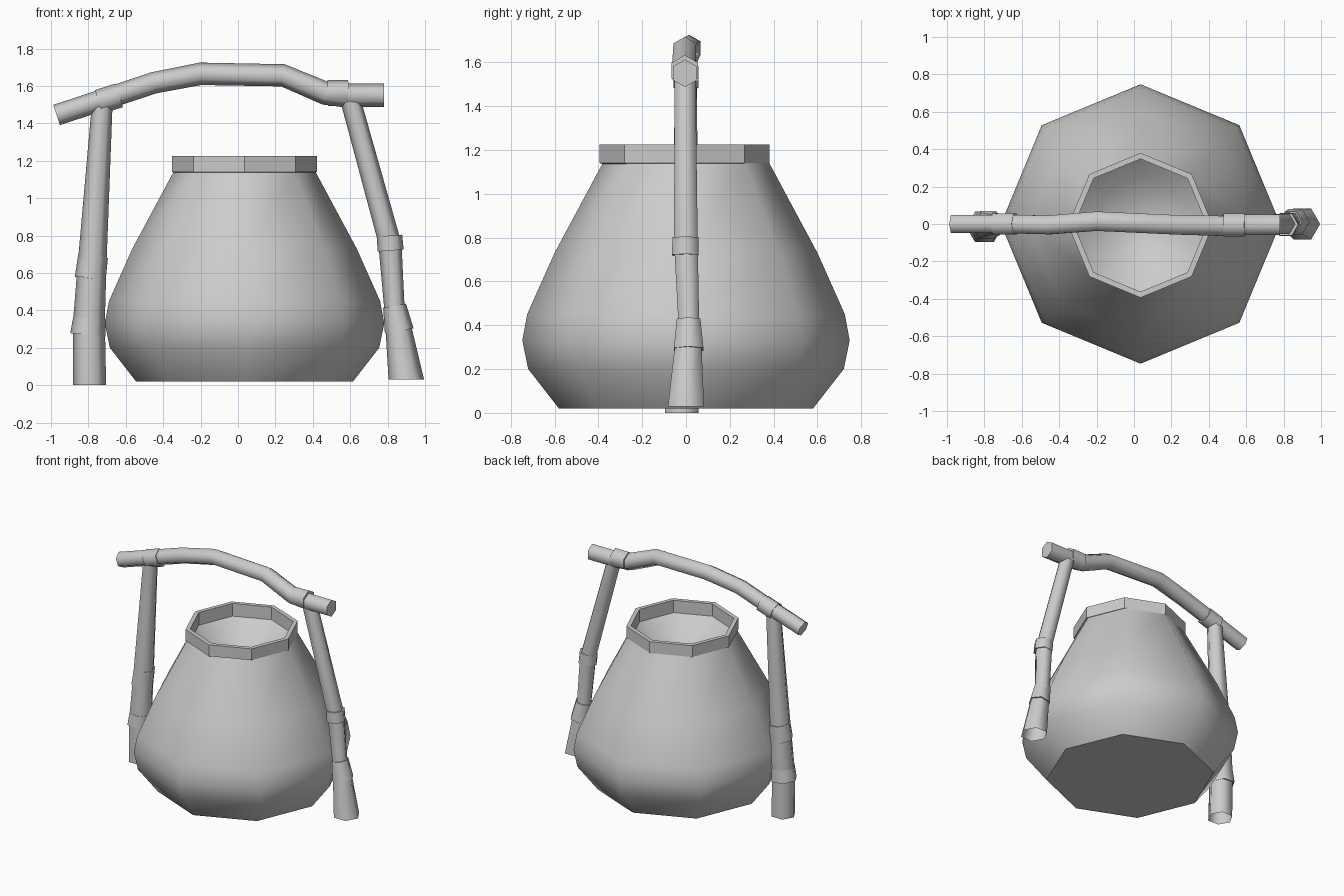
import bpy
import bmesh
from math import radians, sin, cos, tau
from mathutils import Vector

if "Cube" in bpy.data.objects:
    bpy.data.objects.remove(bpy.data.objects["Cube"])

GREY = (0.6, 0.6, 0.6, 1)
clay = bpy.data.materials.new("plain grey")
clay.use_nodes = True
clay.diffuse_color = GREY
clay.node_tree.nodes["Principled BSDF"].inputs["Base Color"].default_value = GREY


def finish(name, bm, angle):
    """Turn a bmesh into a shaded, coloured object."""
    mesh = bpy.data.meshes.new(name)
    bm.to_mesh(mesh)
    bm.free()
    mesh.materials.append(clay)
    mesh.shade_smooth()
    mesh.set_sharp_from_angle(angle=radians(angle))
    obj = bpy.data.objects.new(name, mesh)
    bpy.context.collection.objects.link(obj)
    return obj


def bridge(bm, rings):
    """Join successive rings of vertices with quads."""
    for low, high in zip(rings, rings[1:]):
        n = len(low)
        for i in range(n):
            j = (i + 1) % n
            bm.faces.new((low[i], low[j], high[j], high[i]))


def lathe(name, profile, angle, center, bottom=False, top=False, loop=False):
    """Eight-sided turned shape from (radius, height) pairs."""
    bm = bmesh.new()
    rings = [[bm.verts.new((center[0] + r * cos(tau * i / 8),
                            center[1] + r * sin(tau * i / 8), z))
              for i in range(8)] for r, z in profile]
    bridge(bm, rings + rings[:1] if loop else rings)
    if bottom:
        bm.faces.new(rings[0][::-1])
    if top:
        bm.faces.new(rings[-1])
    return finish(name, bm, angle)


def stick(name, path, upright=False, caps=True):
    """Six-sided stick through (x, y, z, radius) points; upright keeps cuts level."""
    bm = bmesh.new()
    points = [Vector(p[:3]) for p in path]
    rings = []
    for k, p in enumerate(points):
        if upright:
            u, v = Vector((1, 0, 0)), Vector((0, 1, 0))
        else:
            along = points[min(k + 1, len(points) - 1)] - points[max(k - 1, 0)]
            along.normalize()
            v = Vector((0, 1, 0))
            u = v.cross(along).normalized()
            v = along.cross(u)
        r = path[k][3]
        rings.append([bm.verts.new(p + r * (u * cos(tau * i / 6) + v * sin(tau * i / 6)))
                      for i in range(6)])
    bridge(bm, rings)
    if caps:
        bm.faces.new(rings[0][::-1])
        bm.faces.new(rings[-1])
    return finish(name, bm, 65)


# Pot body, raised rim and shallow hollow
lathe("pot_body", [(.58, .02), (.72, .2), (.747, .33), (.725, .45), (.6, .73), (.38, 1.14)],
      48, (.035, 0), bottom=True)
lathe("pot_rim", [(.387, 1.14), (.387, 1.225), (.355, 1.225), (.355, 1.13)],
      30, (.035, -.007), loop=True)
lathe("pot_hollow", [(.36, 1.135), (.25, 1.04), (.12, .98), (.02, .96)],
      60, (.035, -.005), top=True)

# Curved carrying bar
stick("handle_bar", [(-.97, 0, 1.445, .057), (-.68, 0, 1.54, .057), (-.45, -.005, 1.617, .058),
                     (-.2, .015, 1.665, .06), (.24, -.005, 1.657, .06),
                     (.47, -.01, 1.56, .062), (.56, -.005, 1.55, .063), (.78, -.005, 1.55, .063)])

# Side poles, open at the foot
stick("right_pole", [(-.793, -.02, 0, .088), (-.797, -.015, .34, .085),
                     (-.78, -.005, .65, .077), (-.725, 0, 1.52, .055)], upright=True, caps=False)
stick("left_pole", [(.9, 0, .03, .095), (.858, .01, .31, .07), (.835, .012, .43, .055),
                    (.812, 0, .76, .062), (.6, -.005, 1.53, .056)], upright=True, caps=False)

# Binding collars at the joints
stick("right_pole_lower_collar", [(-.803, -.015, .27, .094), (-.795, -.015, .36, .086)])
stick("right_pole_upper_collar", [(-.79, -.005, .57, .083), (-.775, 0, .69, .08)])
stick("left_pole_lower_collar", [(.862, .012, .29, .078), (.837, .012, .425, .062)])
stick("left_pole_upper_collar", [(.816, -.003, .72, .07), (.81, -.003, .8, .068)])
stick("handle_right_collar", [(-.745, 0, 1.515, .066), (-.635, 0, 1.55, .066)])
stick("handle_left_collar", [(.48, -.005, 1.562, .07), (.59, -.005, 1.563, .07)])
